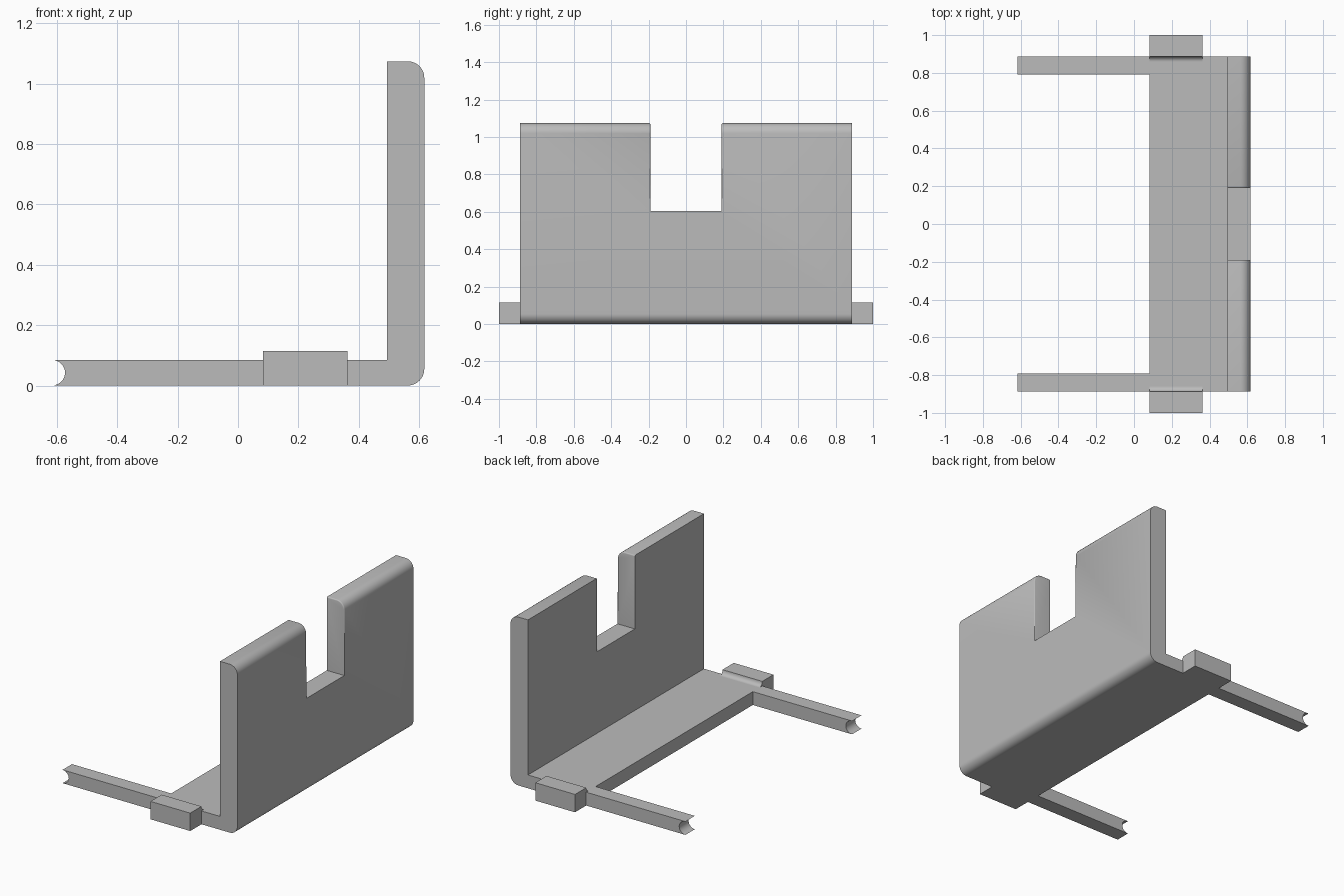
import bpy
import bmesh
from math import cos, sin, radians

if "Cube" in bpy.data.objects:
    bpy.data.objects.remove(bpy.data.objects["Cube"], do_unlink=True)

# Single plain grey material
grey = bpy.data.materials.new("plain_grey")
grey.use_nodes = True
colour = (0.5, 0.5, 0.5, 1)
grey.diffuse_color = colour
grey.node_tree.nodes["Principled BSDF"].inputs["Base Color"].default_value = colour

# Main dimensions
HALF_X, HALF_Y, HEIGHT = 0.617, 0.887, 1.074
WALL_X, BASE_X, BASE_TOP = 0.494, 0.083, 0.085
CORNER, ARM_W = 0.055, 0.095
TAB_END, TAB_TOP, FILLET = 0.363, 0.114, 0.027
SLOT_HALF, SLOT_Z = 0.19, 0.605


def arc(cx, cz, rx, rz, start, end, steps=12):
    """Points along an elliptical arc, angles in degrees."""
    angles = [radians(start + (end - start) * i / steps) for i in range(steps + 1)]
    return [(cx + rx * cos(a), cz + rz * sin(a)) for a in angles]


def prism(name, profile, axis, low, high):
    """Extrude a profile along x (profile in yz) or y (profile in xz)."""
    def place(p, d):
        return (d, p[0], p[1]) if axis == "x" else (p[0], d, p[1])
    bm = bmesh.new()
    face = bm.faces.new([bm.verts.new(place(p, low)) for p in profile])
    new = bmesh.ops.extrude_face_region(bm, geom=[face])["geom"]
    shift = place((0, 0), high - low)
    bmesh.ops.translate(bm, vec=shift, verts=[v for v in new if isinstance(v, bmesh.types.BMVert)])
    bmesh.ops.recalc_face_normals(bm, faces=bm.faces)
    mesh = bpy.data.meshes.new(name)
    bm.to_mesh(mesh)
    bm.free()
    mesh.materials.append(grey)
    obj = bpy.data.objects.new(name, mesh)
    bpy.context.collection.objects.link(obj)
    return obj


def activate(obj):
    bpy.ops.object.select_all(action="DESELECT")
    obj.select_set(True)
    bpy.context.view_layer.objects.active = obj


def smooth(obj):
    activate(obj)
    bpy.ops.object.shade_smooth_by_angle(angle=radians(35))


# L-shaped base and upright wall with rounded outer corners
edge = HALF_X - CORNER
profile = [(BASE_X, 0)]
profile += arc(edge, CORNER, CORNER, CORNER, -90, 0)
profile += arc(edge, HEIGHT - CORNER, CORNER, CORNER, 0, 90)
profile += [(WALL_X, HEIGHT), (WALL_X, BASE_TOP), (BASE_X, BASE_TOP)]
bracket = prism("bracket", profile, "y", -HALF_Y, HALF_Y)

# Slot cut through the top of the wall
cutter = prism("slot_cutter", [(0.4, SLOT_Z), (0.8, SLOT_Z), (0.8, 1.3), (0.4, 1.3)],
               "y", -SLOT_HALF, SLOT_HALF)
cutter.hide_render = True
cut = bracket.modifiers.new("slot", "BOOLEAN")
cut.operation = "DIFFERENCE"
cut.solver = "EXACT"
cut.object = cutter
activate(bracket)
bpy.ops.object.modifier_apply(modifier=cut.name)
bpy.data.objects.remove(cutter, do_unlink=True)

# Slightly eased outer and top edges of the slot
bm = bmesh.new()
bm.from_mesh(bracket.data)


def on_slot_rim(e):
    a, b = (v.co for v in e.verts)
    on_wall = all(abs(abs(p.y) - SLOT_HALF) < 1e-4 for p in (a, b)) and a.y * b.y > 0
    return on_wall and max(a.z, b.z) > SLOT_Z + 0.01 and max(a.x, b.x) > WALL_X + 0.01


bmesh.ops.bevel(bm, geom=[e for e in bm.edges if on_slot_rim(e)], offset=0.007,
                offset_type="OFFSET", segments=3, profile=0.5, affect="EDGES",
                clamp_overlap=False)
bm.to_mesh(bracket.data)
bm.free()
smooth(bracket)

# Arms with a round groove in the free end, and side tabs with a concave fillet
half = BASE_TOP / 2
arm_profile = [(BASE_X, 0), (BASE_X, BASE_TOP)]
arm_profile += arc(-HALF_X, half, 0.044, half, 90, -90, 16)
for side, label in ((1, "back"), (-1, "front")):
    low, high = sorted((side * (HALF_Y - ARM_W), side * HALF_Y))
    smooth(prism(label + "_arm", arm_profile, "y", low, high))

    rise = TAB_TOP - BASE_TOP
    sweep = arc(HALF_Y - FILLET, TAB_TOP, FILLET, rise, -90, 0, 8)
    tab_profile = sweep + [(1, TAB_TOP), (1, 0), (HALF_Y, 0), (HALF_Y, BASE_TOP)]
    tab_profile = [(side * y, z) for y, z in tab_profile]
    smooth(prism(label + "_tab", tab_profile, "x", BASE_X, TAB_END))
